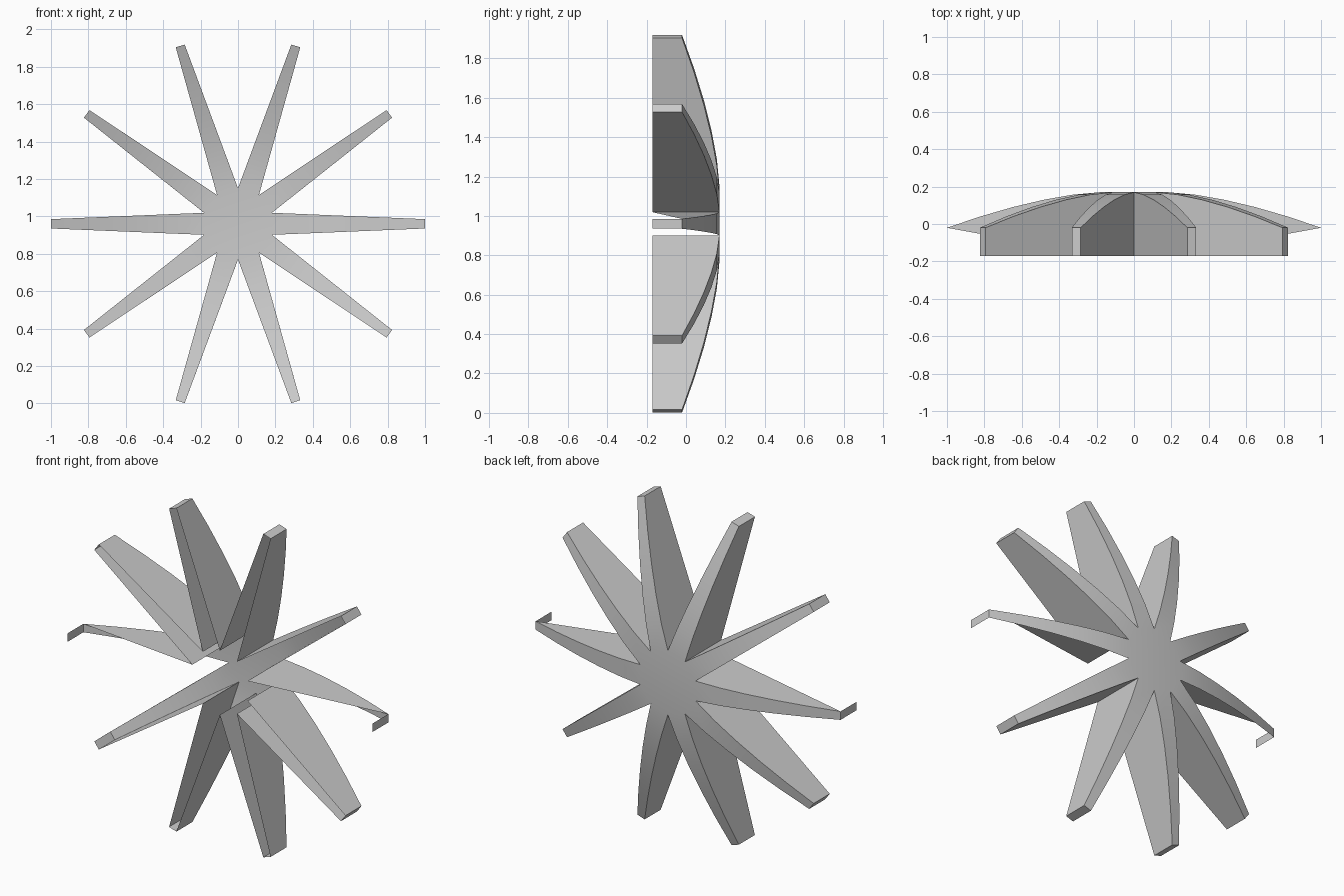
import bpy, bmesh
from math import cos, sin, radians

if "Cube" in bpy.data.objects:
    bpy.data.objects.remove(bpy.data.objects["Cube"])

ARMS = 10
CENTRE_Z = 0.96
FRONT, BACK, TIP_BACK = -0.17, 0.17, -0.02
ROOT_R, ROOT_W = 0.181, 0.059      # arm root: distance from centre, half width
TIP_R, TIP_W = 1.0, 0.025          # arm tip
STEPS = [0, 0.18, 0.37, 0.57, 0.78, 1]

bm = bmesh.new()


def vert(angle, t, side, y=None):
    """Point at fraction t along an arm; y=None follows the domed back."""
    r = ROOT_R + (TIP_R - ROOT_R) * t
    w = side * (ROOT_W + (TIP_W - ROOT_W) * t)
    if y is None:
        y = BACK - (BACK - TIP_BACK) * t ** 1.55
    return bm.verts.new((r * cos(angle) - w * sin(angle), y,
                         CENTRE_Z + r * sin(angle) + w * cos(angle)))


# Flat hub on the back
hub_ring = [vert(radians(-36 * k), 0, 1) for k in range(ARMS)]
hub = bm.faces.new(hub_ring)

for k in range(ARMS):
    a = radians(36 * k)
    level = k in (0, 5)
    # Domed back strip
    for t0, t1 in zip(STEPS, STEPS[1:]):
        bm.faces.new([vert(a, t0, -1), vert(a, t0, 1), vert(a, t1, 1), vert(a, t1, -1)])
    # End cap
    bm.faces.new([vert(a, 1, -1), vert(a, 1, 1), vert(a, 1, 1, FRONT), vert(a, 1, -1, FRONT)])
    # Side walls; the two level arms are left mostly open
    for side in (-1, 1):
        upper = side == (1 if k == 0 else -1)
        if level and not upper:
            continue
        wall = [vert(a, t, side) for t in STEPS]
        if not level:
            wall.append(vert(a, 1, side, FRONT))
        wall.append(vert(a, 0, side, FRONT))
        bm.faces.new(wall)

# Weld the sheets and face them outwards
bmesh.ops.remove_doubles(bm, verts=bm.verts[:], dist=0.0005)
bmesh.ops.recalc_face_normals(bm, faces=bm.faces[:])
bm.normal_update()
top = max(bm.faces, key=lambda f: f.calc_area() if len(f.verts) == ARMS else 0)
if top.normal.y < 0:
    bmesh.ops.reverse_faces(bm, faces=bm.faces[:])

mesh = bpy.data.meshes.new("star_shell")
bm.to_mesh(mesh)
bm.free()
star = bpy.data.objects.new("star_shell", mesh)
bpy.context.collection.objects.link(star)
bpy.context.view_layer.objects.active = star
star.select_set(True)
bpy.ops.object.shade_smooth_by_angle(angle=radians(30))
